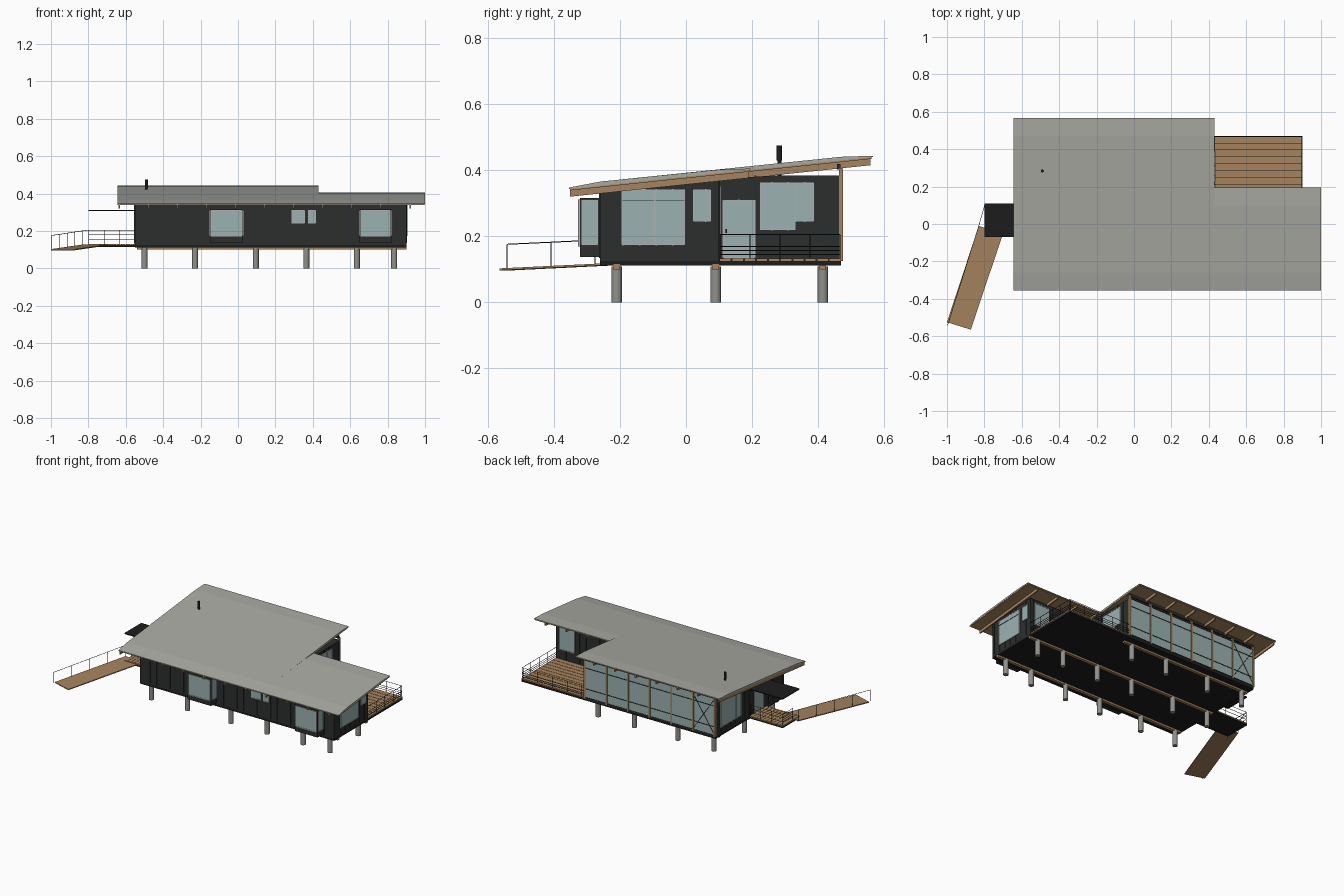
import bpy, bmesh, math
from mathutils import Vector, Matrix

if "Cube" in bpy.data.objects:
    bpy.data.objects.remove(bpy.data.objects["Cube"])

def mat(name, c):
    m = bpy.data.materials.new(name)
    m.diffuse_color = (*c, 1)
    m.use_nodes = True
    m.node_tree.nodes["Principled BSDF"].inputs["Base Color"].default_value = m.diffuse_color
    return m

DARK = mat("dark_siding", (.025, .028, .027))
BLACK = mat("black_metal", (.012, .012, .012))
WOOD = mat("wood", (.38, .23, .11))
GLASS = mat("glass", (.33, .45, .44))
FRAME = mat("frame", (.42, .44, .43))
ROOF = mat("roof_grey", (.40, .40, .37))
STONE = mat("concrete", (.28, .28, .26))

def finish(name, bm, m, smooth=False):
    bmesh.ops.recalc_face_normals(bm, faces=bm.faces)
    me = bpy.data.meshes.new(name)
    bm.to_mesh(me)
    bm.free()
    me.materials.append(m)
    ob = bpy.data.objects.new(name, me)
    bpy.context.collection.objects.link(ob)
    if smooth:
        bpy.context.view_layer.objects.active = ob
        ob.select_set(True)
        bpy.ops.object.shade_smooth_by_angle()
        ob.select_set(False)
    return ob

def boxes(name, items, m):
    # each item: x0, x1, y0, y1, z0, z1
    bm = bmesh.new()
    for x0, x1, y0, y1, z0, z1 in items:
        M = Matrix.Translation(((x0 + x1) / 2, (y0 + y1) / 2, (z0 + z1) / 2))
        bmesh.ops.create_cube(bm, size=1, matrix=M @ Matrix.Diagonal((abs(x1 - x0), abs(y1 - y0), z1 - z0, 1)))
    return finish(name, bm, m)

def bars(name, segs, r, m, n=6, smooth=False):
    bm = bmesh.new()
    for a, b in segs:
        a, b = Vector(a), Vector(b)
        d = b - a
        M = Matrix.Translation((a + b) / 2) @ d.to_track_quat('Z', 'Y').to_matrix().to_4x4()
        bmesh.ops.create_cone(bm, cap_ends=True, segments=n, radius1=r, radius2=r, depth=d.length, matrix=M)
    return finish(name, bm, m, smooth)

def prisms(name, items, m):
    # each item: x0, x1, side profile of (y, z)
    bm = bmesh.new()
    for x0, x1, prof in items:
        f = bm.faces.new([bm.verts.new((x0, y, z)) for y, z in prof])
        r = bmesh.ops.extrude_face_region(bm, geom=[f])
        bmesh.ops.translate(bm, vec=(x1 - x0, 0, 0), verts=[v for v in r['geom'] if isinstance(v, bmesh.types.BMVert)])
    return finish(name, bm, m)

def slope(y):  # underside of the roof sheet
    return .342 + .1045 * (y + .355)

# concrete piers and the timber beams on them
XS = [-.5, -.23, .095, .365, .635, .835]
piers = [(x, y) for y in (-.21, .09) for x in XS] + [(x, .415) for x in XS[:4]]
bars("piers", [((x, y, 0), (x, y, .108)) for x, y in piers], .016, STONE, 20, True)
boxes("floor_beams", [(-.54, .9 if y < .4 else .43, y - .01, y + .01, .1, .116) for y in (-.21, .09, .415)], WOOD)
boxes("floor_slab", [(-.55, .9, -.26, .47, .112, .126)], BLACK)

# house body: deep left part and shallow right part
prisms("house_body", [
    (-.55, .43, [(-.26, .12), (.47, .12), (.47, .385), (.27, .385), (-.26, .347)]),
    (.43, .9, [(-.26, .12), (.1, .12), (.1, .375), (-.26, .347)])], DARK)

# thin battens on the siding
bat = []
for i in range(29):
    x = -.525 + i * .05
    bat.append((x - .002, x + .002, -.263, -.26, .135, .345))
    if x > .44:
        bat.append((x - .002, x + .002, .1, .103, .135, .374))
for i in range(15):
    y = -.24 + i * .05
    top = min(slope(y) - .015, .385)
    bat.append((-.553, -.55, y - .002, y + .002, .135, top))
    X = .9 if y < .1 else .43
    bat.append((X, X + .003, y - .002, y + .002, .135, top))
boxes("battens", bat, DARK)

# bay boxes on the front
BAYS = [(-.15, .025), (.65, .82)]
boxes("bay_boxes", [(a, b, -.322, -.25, .137, .316) for a, b in BAYS], DARK)

# windows: axis of the normal, wall position, outward sign, span, heights
glass, frames = [], []
def window(ax, p, s, u0, u1, z0, z1, mids=(), t=.004):
    def put(lst, a, b, c, d, depth):
        q = sorted((p - s * .002, p + s * depth))
        lst.append((*q, a, b, c, d) if ax == 'x' else (a, b, *q, c, d))
    put(glass, u0, u1, z0, z1, .004)
    for u in (u0, *mids, u1):
        put(frames, u - t / 2, u + t / 2, z0, z1, .006)
    for z in (z0, z1):
        put(frames, u0, u1, z - t / 2, z + t / 2, .006)

for a, b in BAYS:
    window('y', -.322, -1, a + .006, b - .006, .172, .31)
    window('x', a, -1, -.317, -.267, .175, .31)
    window('x', b, 1, -.317, -.267, .175, .31)
window('y', -.26, -1, .287, .355, .243, .31)
window('y', -.26, -1, .375, .415, .243, .31)
window('x', .9, 1, -.195, -.003, .175, .342, (-.095,))
window('x', .9, 1, .022, .075, .245, .342)
window('x', .43, 1, .113, .208, .135, .31)
window('x', .43, 1, .225, .332, .22, .363)
window('x', .43, 1, .332, .387, .245, .363)
window('y', .1, 1, .76, .87, .2, .35)
window('x', -.55, -1, .2, .42, .17, .35, (.255, .31, .365))
window('x', -.55, -1, -.03, .06, .135, .3)
boxes("window_glass", glass, GLASS)
boxes("window_frames", frames, FRAME)
boxes("window_transom", [(.9, .906, -.195, -.003, .308, .311)], DARK)
boxes("door_handle", [(.43, .44, .12, .125, .21, .222)], BLACK)

# glazed back wall with timber posts and one cross brace
boxes("back_glass", [(-.545, .425, .468, .472, .135, .385)], GLASS)
PX = [-.545 + i * .97 / 6 for i in range(7)]
boxes("back_posts", [(x - .006, x + .006, .464, .476, .126, .405) for x in PX], WOOD)
boxes("back_rails", [(-.55, .43, .468, .474, z, z + .005) for z in (.132, .19, .33, .382)], DARK)
boxes("back_top_beam", [(-.55, .43, .457, .469, .403, .42)], DARK)
bars("cross_brace", [((PX[0], .475, .14), (PX[1], .475, .38)), ((PX[0], .475, .38), (PX[1], .475, .14))], .0015, BLACK)

# roof sheet, timber soffit and rafters
def sheet(y1, ya):
    return [(-.355, .343), (y1, slope(y1) + .002), (y1, slope(y1) + .006),
            (ya, slope(ya) + .013), (-.26, .366), (-.355, .348)]
prisms("roof", [(-.645, .43, sheet(.567, .47)), (.43, 1, sheet(.195, .1))], ROOF)
def strip(y1, lo, hi, y0=-.352):
    return [(y0, slope(y0) + lo), (y1, slope(y1) + lo), (y1, slope(y1) + hi), (y0, slope(y0) + hi)]
prisms("soffit", [(-.643, .428, strip(.563, -.003, .002)), (.428, .998, strip(.193, -.003, .002))], WOOD)
raf = [-.635 + i * .1555 for i in range(11)]
prisms("rafters", [(x - .004, x + .004, strip(.56 if x < .43 else .19, -.022, -.002)) for x in raf], WOOD)

# flue
bars("flue", [((-.49, .283, .38), (-.49, .283, .463))], .006, BLACK, 16, True)
bars("flue_cap", [((-.49, .283, .43), (-.49, .283, .476))], .008, BLACK, 16, True)

# terrace in the back right corner
boxes("terrace_planks", [(.432, .9, .103 + i * .0368, .137 + i * .0368, .125, .133) for i in range(10)], WOOD)
seg = []
for z in (.145, .157, .17, .205):
    seg += [((.897, .103, z), (.897, .467, z)), ((.43, .467, z), (.897, .467, z))]
for i in range(5):
    seg.append(((.897, .103 + i * .091, .126), (.897, .103 + i * .091, .205)))
    seg.append(((.45 + i * .11, .467, .126), (.45 + i * .11, .467, .205)))
bars("terrace_railing", seg, .0015, BLACK)

# entrance landing, canopy and ramp on the left
boxes("landing_base", [(-.8, -.55, -.07, .11, .114, .124)], BLACK)
boxes("landing_planks", [(-.8 + i * .025, -.777 + i * .025, -.07, .11, .124, .13) for i in range(10)], WOOD)
boxes("canopy", [(-.8, -.55, -.07, .11, .307, .313)], BLACK)
A, B = Vector((-.83, -.01, .128)), Vector((-.7, -.05, .128))
C, D = Vector((-.872, -.565, .103)), Vector((-1, -.525, .103))
bm = bmesh.new()
f = bm.faces.new([bm.verts.new(p) for p in (A, B, C, D)])
r = bmesh.ops.extrude_face_region(bm, geom=[f])
bmesh.ops.translate(bm, vec=(0, 0, -.006), verts=[v for v in r['geom'] if isinstance(v, bmesh.types.BMVert)])
finish("ramp", bm, WOOD)

# ramp and landing railing
up = Vector((0, 0, .073))
E = D + Vector((.003, -.018, 0))
seg = [(E + up, A + up), (A + up, (-.797, .107, .205))]
seg += [(E.lerp(A, t), E.lerp(A, t) + up) for t in (0, .25, .5, .75, 1)]
for z in (.155, .18, .205):
    seg += [((-.797, .107, z), (-.55, .107, z)), ((-.797, .0, z), (-.797, .107, z))]
seg += [((x, .107, .125), (x, .107, .205)) for x in (-.797, -.715, -.635, -.555)]
seg.append(((-.797, 0, .125), (-.797, 0, .205)))
bars("ramp_railing", seg, .0015, BLACK)
